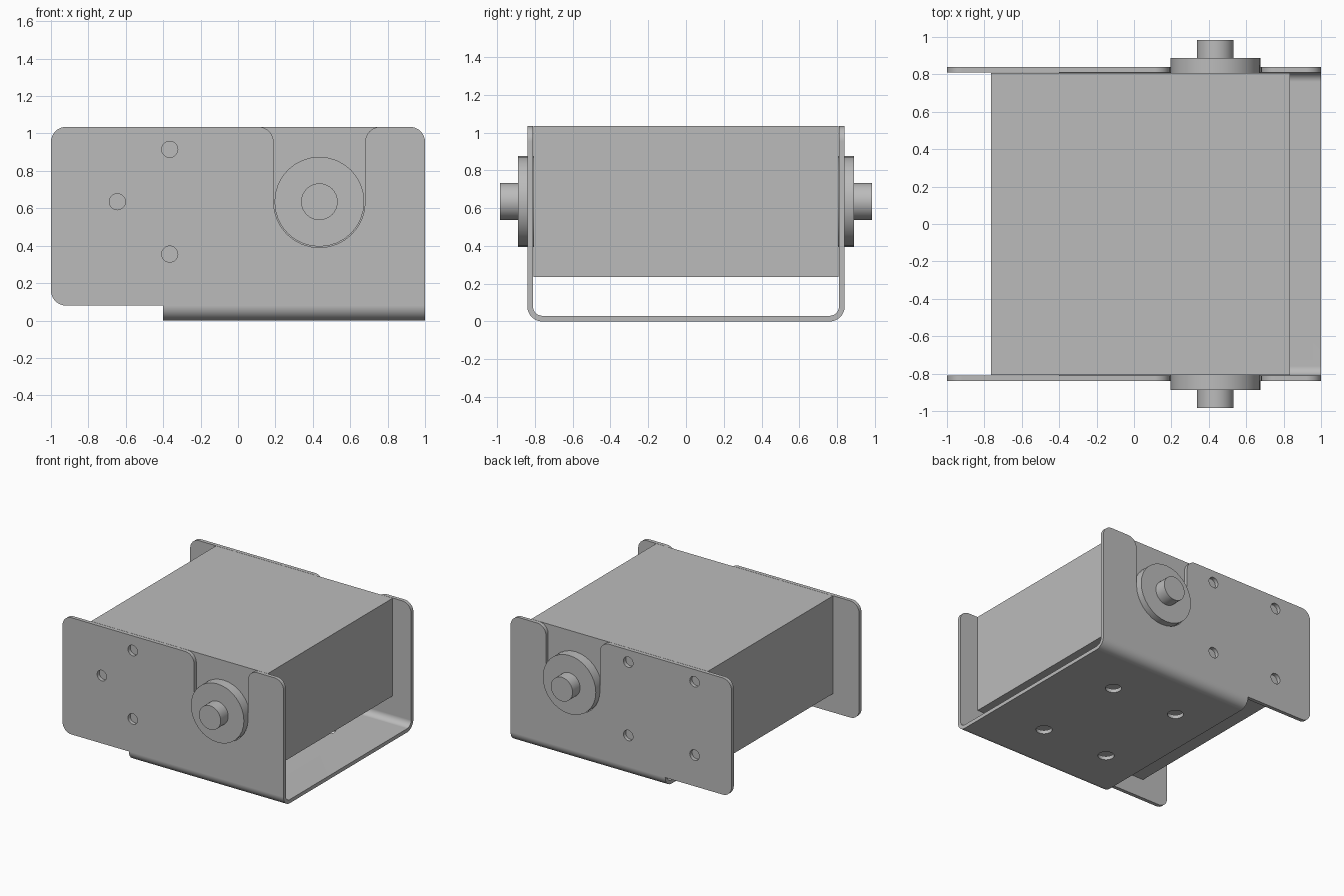
import bpy, bmesh, math
from mathutils import Vector, Matrix

cube = bpy.data.objects.get("Cube")
if cube:
    bpy.data.objects.remove(cube, do_unlink=True)

grey = bpy.data.materials.new("metal_grey")
grey.use_nodes = True
colour = (0.5, 0.5, 0.5, 1)
grey.diffuse_color = colour
grey.node_tree.nodes["Principled BSDF"].inputs["Base Color"].default_value = colour


def make_object(name, bm):
    bmesh.ops.recalc_face_normals(bm, faces=bm.faces[:])
    mesh = bpy.data.meshes.new(name)
    bm.to_mesh(mesh)
    bm.free()
    mesh.materials.append(grey)
    obj = bpy.data.objects.new(name, mesh)
    bpy.context.collection.objects.link(obj)
    return obj


def activate(obj):
    bpy.ops.object.select_all(action='DESELECT')
    obj.select_set(True)
    bpy.context.view_layer.objects.active = obj


def rounded(corners, steps=8):
    """Round the square corners of an outline given as (u, v[, radius])."""
    pts = []
    for i, corner in enumerate(corners):
        p = Vector(corner[:2])
        r = corner[2] if len(corner) > 2 else 0
        u = (Vector(corners[i - 1][:2]) - p).normalized()
        v = (Vector(corners[(i + 1) % len(corners)][:2]) - p).normalized()
        for k in range(steps + 1 if r else 1):
            t = k / steps * math.pi / 2
            q = p + r * (u * (1 - math.sin(t)) + v * (1 - math.cos(t)))
            if not pts or (q - pts[-1]).length > 1e-4:
                pts.append(q)
    return pts


def prism(name, outline, place, direction):
    bm = bmesh.new()
    face = bm.faces.new([bm.verts.new(place(*p)) for p in outline])
    new = bmesh.ops.extrude_face_region(bm, geom=[face])["geom"]
    verts = [g for g in new if isinstance(g, bmesh.types.BMVert)]
    bmesh.ops.translate(bm, verts=verts, vec=direction)
    return make_object(name, bm)


def add_cylinder(bm, centre, radius, depth, axis, sides=32):
    turn = Matrix.Rotation(math.pi / 2, 4, 'X') if axis == 'Y' else Matrix()
    bmesh.ops.create_cone(bm, cap_ends=True, segments=sides, radius1=radius,
                          radius2=radius, depth=depth,
                          matrix=Matrix.Translation(centre) @ turn)


def cut(obj, cutter, operation):
    cutter.hide_render = True
    mod = obj.modifiers.new("cut", 'BOOLEAN')
    mod.operation, mod.solver, mod.object = operation, 'EXACT', cutter
    activate(obj)
    bpy.ops.object.modifier_apply(modifier=mod.name)
    bpy.data.objects.remove(cutter, do_unlink=True)


def smooth(obj):
    activate(obj)
    bpy.ops.object.shade_smooth_by_angle(angle=math.radians(30))


# Bent sheet bracket: a U section along x, trimmed to the side outline
W, T, TOP, SHAFT_X, SHAFT_Z = 0.84, 0.03, 1.035, 0.435, 0.635
section = rounded([(-W, 1.2), (-W, 0, 0.08), (W, 0, 0.08), (W, 1.2),
                   (W - T, 1.2), (W - T, T, 0.05), (T - W, T, 0.05), (T - W, 1.2)])
bracket = prism("bracket", section, lambda y, z: (-1.1, y, z), (2.2, 0, 0))

R = 0.245
slot_l, slot_r, slot_z = SHAFT_X - R, SHAFT_X + R, SHAFT_Z - R
side = rounded([(-0.4, -0.1), (1, -0.1), (1, TOP, 0.08),
                (slot_r, TOP, 0.08), (slot_r, slot_z, R),
                (slot_l, slot_z, R), (slot_l, TOP, 0.08),
                (-1, TOP, 0.08), (-1, 0.08, 0.08), (-0.4, 0.08)])
cut(bracket, prism("side_cutter", side, lambda x, z: (x, -1, z), (0, 2, 0)), 'INTERSECT')

# Mounting holes: three in front, four behind, four in the floor
holes = bmesh.new()
for x, z in ((-0.645, 0.635), (-0.365, 0.915), (-0.365, 0.355)):
    add_cylinder(holes, (x, -W, z), 0.043, 0.2, 'Y')
for i in (-0.3, 0.3):
    for j in (-1, 1):
        add_cylinder(holes, (i - 0.365, W, SHAFT_Z + 0.3 * j), 0.043, 0.2, 'Y')
        add_cylinder(holes, (i + 0.235, 0.4 * j, 0), 0.06, 0.2, 'Z')
cut(bracket, make_object("hole_cutter", holes), 'DIFFERENCE')
smooth(bracket)
weighted = bracket.modifiers.new("weighted_normals", 'WEIGHTED_NORMAL')
weighted.keep_sharp = True

# Solid box held between the side plates
box = bmesh.new()
bmesh.ops.create_cube(box, size=1, matrix=Matrix.Translation((0.035, 0, 0.635))
                      @ Matrix.Diagonal((1.6, 1.616, 0.8, 1)))
make_object("housing_box", box)

# Collar and shaft stub on each side
for name, s in (("front", -1), ("back", 1)):
    for part, radius, start, end in (("collar", 0.24, 0.8, 0.888),
                                     ("shaft", 0.098, 0.87, 0.985)):
        bm = bmesh.new()
        add_cylinder(bm, (SHAFT_X, s * (start + end) / 2, SHAFT_Z),
                     radius, end - start, 'Y')
        smooth(make_object(name + "_" + part, bm))
